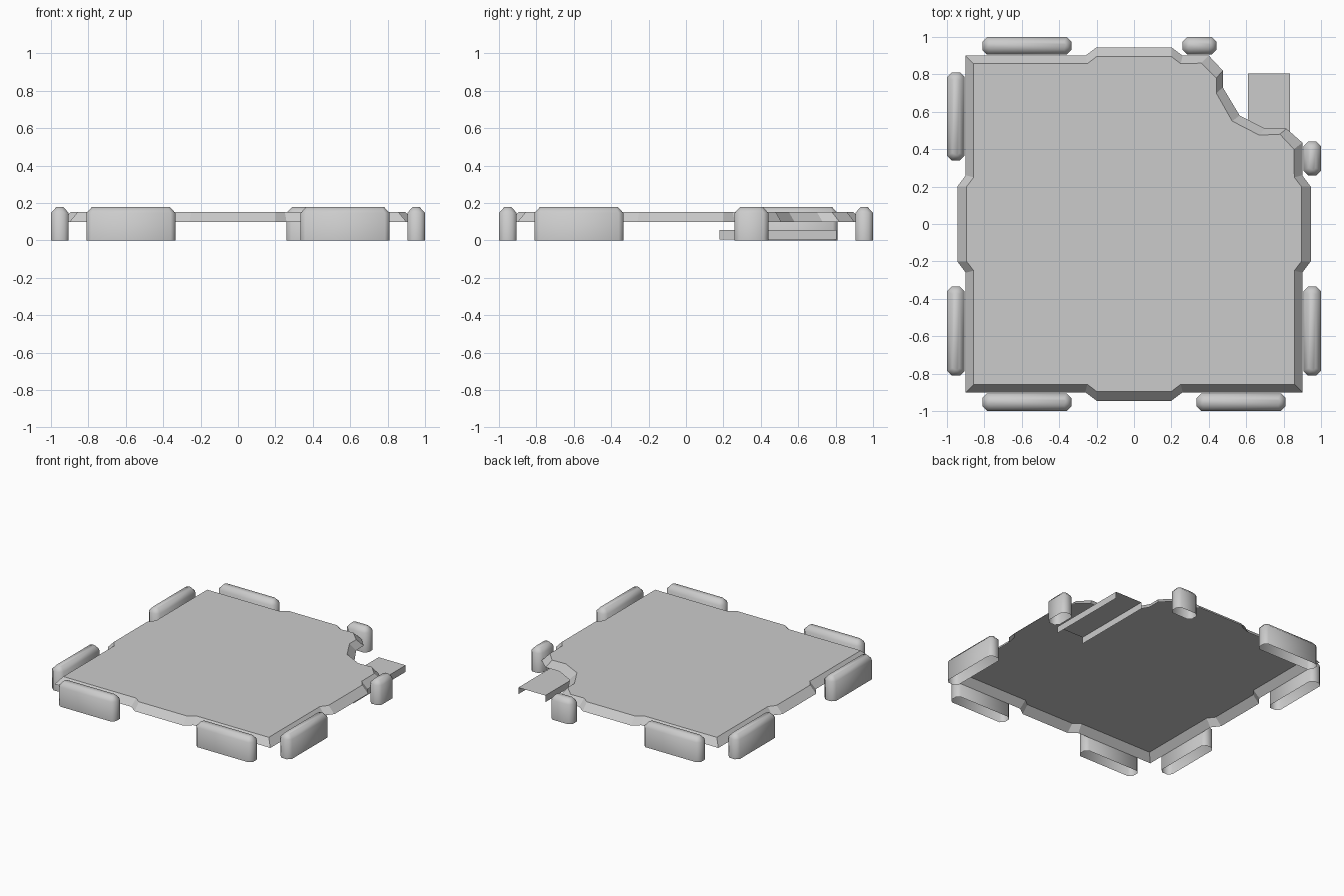
import bpy, bmesh
from mathutils import Matrix
from math import radians

if "Cube" in bpy.data.objects:
    bpy.data.objects.remove(bpy.data.objects["Cube"])


def finish(bm, name, smooth=None):
    bmesh.ops.recalc_face_normals(bm, faces=bm.faces)
    mesh = bpy.data.meshes.new(name)
    bm.to_mesh(mesh)
    bm.free()
    ob = bpy.data.objects.new(name, mesh)
    bpy.context.collection.objects.link(ob)
    if smooth:
        bpy.ops.object.select_all(action='DESELECT')
        ob.select_set(True)
        bpy.context.view_layer.objects.active = ob
        bpy.ops.object.shade_smooth_by_angle(angle=radians(smooth))
    return ob


def shell(name, loops, smooth=None):
    """Open-bottomed shell: stacked outlines (points, z), capped on top."""
    bm = bmesh.new()
    rings = [[bm.verts.new((x, y, z)) for x, y in pts] for pts, z in loops]
    n = len(rings[0])
    for a, b in zip(rings, rings[1:]):
        for i in range(n):
            j = (i + 1) % n
            bm.faces.new((a[i], a[j], b[j], b[i]))
    top = bm.faces.new(rings[-1])
    # keep cap facing up even though the shell is open
    bmesh.ops.recalc_face_normals(bm, faces=bm.faces)
    if top.normal.z < 0:
        bmesh.ops.reverse_faces(bm, faces=bm.faces)
    return finish(bm, name, smooth)


# Platform outline: four sides with a central bulge, notch in the back right corner
def outline(edge, bulge, shoulder, notch):
    pts = []
    for k in range(4):
        rot = Matrix.Rotation(radians(90 * k), 2)
        side = [(-edge, -edge), (-shoulder, -edge), (-0.2, -bulge),
                (0.2, -bulge), (shoulder, -edge)]
        for i, p in enumerate(side):
            if k == 2 and i == 0:
                pts += notch
            else:
                x, y = p
                c, s = [(1, 0), (0, 1), (-1, 0), (0, -1)][k]
                pts.append((c * x - s * y, s * x + c * y))
    return pts


lower_notch = [(.90, .435), (.815, .51), (.70, .51), (.565, .58),
               (.475, .73), (.475, .82), (.40, .90)]
upper_notch = [(.855, .40), (.78, .48), (.67, .475), (.525, .55),
               (.44, .70), (.44, .78), (.36, .86)]
shell("platform", [(outline(.90, .945, .26, lower_notch), 0.10),
                   (outline(.857, .895, .25, upper_notch), 0.152)])


# Rim walls: chamfered plan, tapered top
def octagon(cx, cy, hx, hy, c):
    return [(cx + x, cy + y) for x, y in
            [(-hx + c, -hy), (hx - c, -hy), (hx, -hy + c), (hx, hy - c),
             (hx - c, hy), (-hx + c, hy), (-hx, hy - c), (-hx, -hy + c)]]


def wall(name, x0, x1, y0, y1):
    cx, cy = (x0 + x1) / 2, (y0 + y1) / 2
    hx, hy = (x1 - x0) / 2, (y1 - y0) / 2
    base = octagon(cx, cy, hx, hy, .025)
    shell(name, [(base, 0), (base, .147),
                 (octagon(cx, cy, hx - .028, hy - .028, .012), .178)], 60)


for label, a, b in (("front", -.81, -.335), ("back", .34, .81)):
    wall("left_wall_" + label, -1, -.905, a, b)
wall("front_wall_left", -.81, -.335, -1, -.905)
wall("front_wall_right", .335, .81, -1, -.905)
wall("right_wall_front", .905, 1, -.81, -.335)
wall("right_wall_short", .905, 1, .26, .44)
wall("back_wall_left", -.81, -.335, .905, 1)
wall("back_wall_short", .26, .44, .905, 1)

# Entry step: thin channel under the notch, open at both ends and below
bm = bmesh.new()
profile = [(.61, .005), (.61, .055), (.835, .055), (.835, .005)]
rows = [[bm.verts.new((x, y, z)) for x, z in profile] for y in (.18, .805)]
for i in range(3):
    bm.faces.new((rows[0][i], rows[0][i + 1], rows[1][i + 1], rows[1][i]))
finish(bm, "entry_step")
